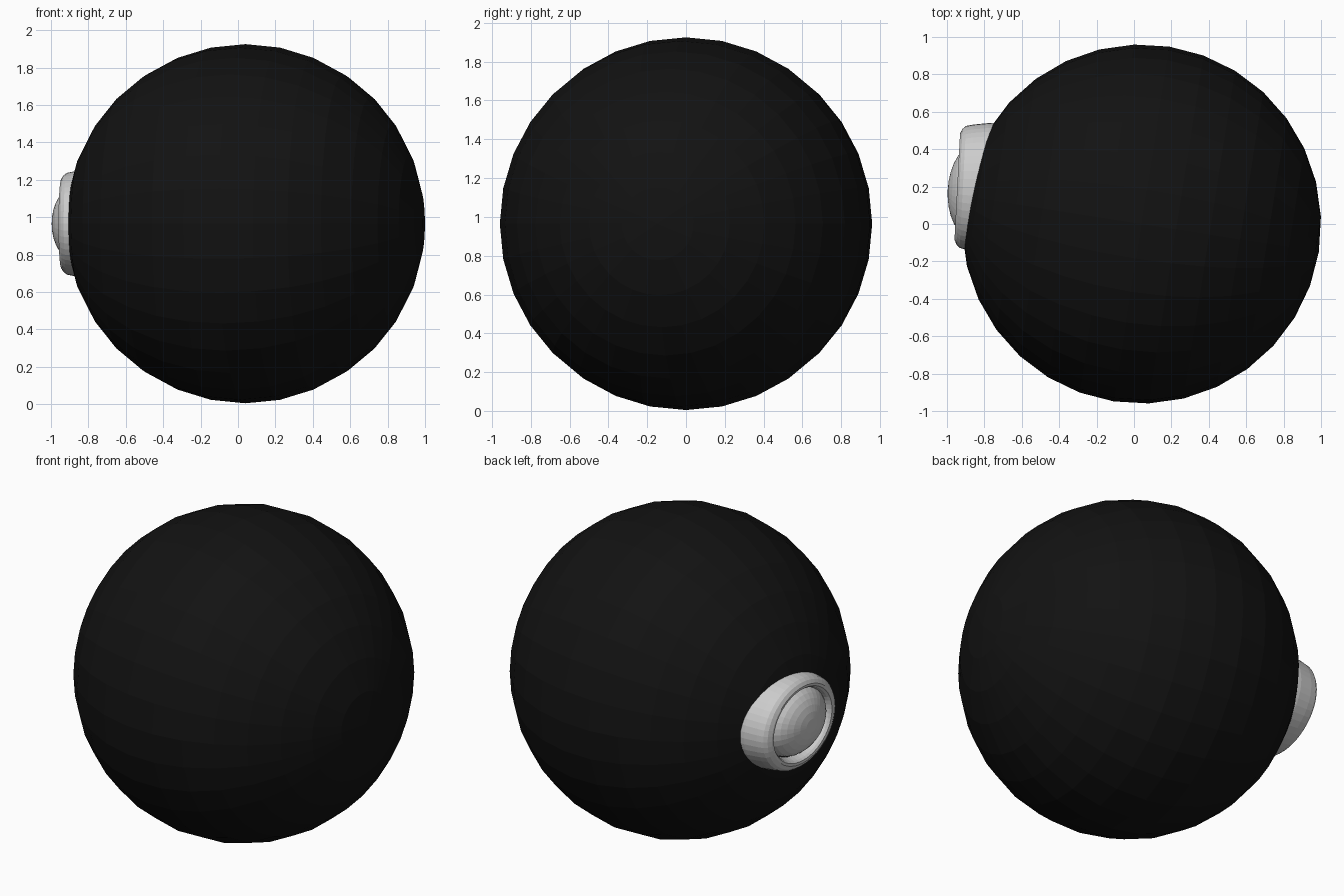
import bpy, bmesh, math
from mathutils import Vector, Matrix

if "Cube" in bpy.data.objects:
    bpy.data.objects.remove(bpy.data.objects["Cube"])

CENTRE_Z = 0.965


def finish(bm, name, matrix):
    bmesh.ops.remove_doubles(bm, verts=bm.verts, dist=1e-5)
    bmesh.ops.transform(bm, matrix=matrix, verts=bm.verts)
    bmesh.ops.recalc_face_normals(bm, faces=bm.faces)
    me = bpy.data.meshes.new(name)
    bm.to_mesh(me)
    bm.free()
    ob = bpy.data.objects.new(name, me)
    bpy.context.collection.objects.link(ob)
    return ob


def lathe(name, profile, steps, matrix):
    """Spin (radius, height) points round local z."""
    bm = bmesh.new()
    vs = [bm.verts.new((r, 0, h)) for r, h in profile]
    es = [bm.edges.new(p) for p in zip(vs, vs[1:])]
    bmesh.ops.spin(bm, geom=vs + es, axis=(0, 0, 1), cent=(0, 0, 0),
                   angle=math.tau, steps=steps, use_duplicate=False)
    return finish(bm, name, matrix)


# Black ball, its poles in line with the button
bm = bmesh.new()
bmesh.ops.create_uvsphere(bm, u_segments=32, v_segments=16, radius=0.96)
pole = Vector((-0.988, 0.155, 0)).to_track_quat('Z', 'Y').to_matrix().to_4x4()
ball = finish(bm, "ball", Matrix.Translation((0.04, 0, CENTRE_Z)) @ pole)
black = bpy.data.materials.new("black")
black.diffuse_color = (0.006, 0.006, 0.006, 1)
black.use_nodes = True
black.node_tree.nodes["Principled BSDF"].inputs["Base Color"].default_value = black.diffuse_color
ball.data.materials.append(black)

# Button frame: local z points outward (-x), local y stays along y, oval in y
tilt = math.radians(3)
out = Vector((-math.cos(tilt), math.sin(tilt), 0))
side = Vector((math.sin(tilt), math.cos(tilt), 0))
up = side.cross(out)
rot = Matrix((up, side, out)).transposed().to_4x4()
frame = (Matrix.Translation((-0.945, 0.20, CENTRE_Z)) @ rot
         @ Matrix.Diagonal((1, 1.2, 1, 1)))

# Rounded oval collar
lathe("collar", [(0.200, -0.06), (0.212, -0.015), (0.222, -0.002), (0.237, 0.0),
                 (0.258, -0.012), (0.272, -0.03), (0.280, -0.07),
                 (0.290, -0.15), (0.290, -0.32)], 48, frame)

# Domed button face
dome = [(0.21 * math.sin(a), -0.092 + 0.143 * math.cos(a))
        for a in (math.pi / 2 * i / 8 for i in range(9))]
dome_frame = Matrix.Translation((0, -0.02, 0)) @ frame
lathe("button", dome, 32, dome_frame)
